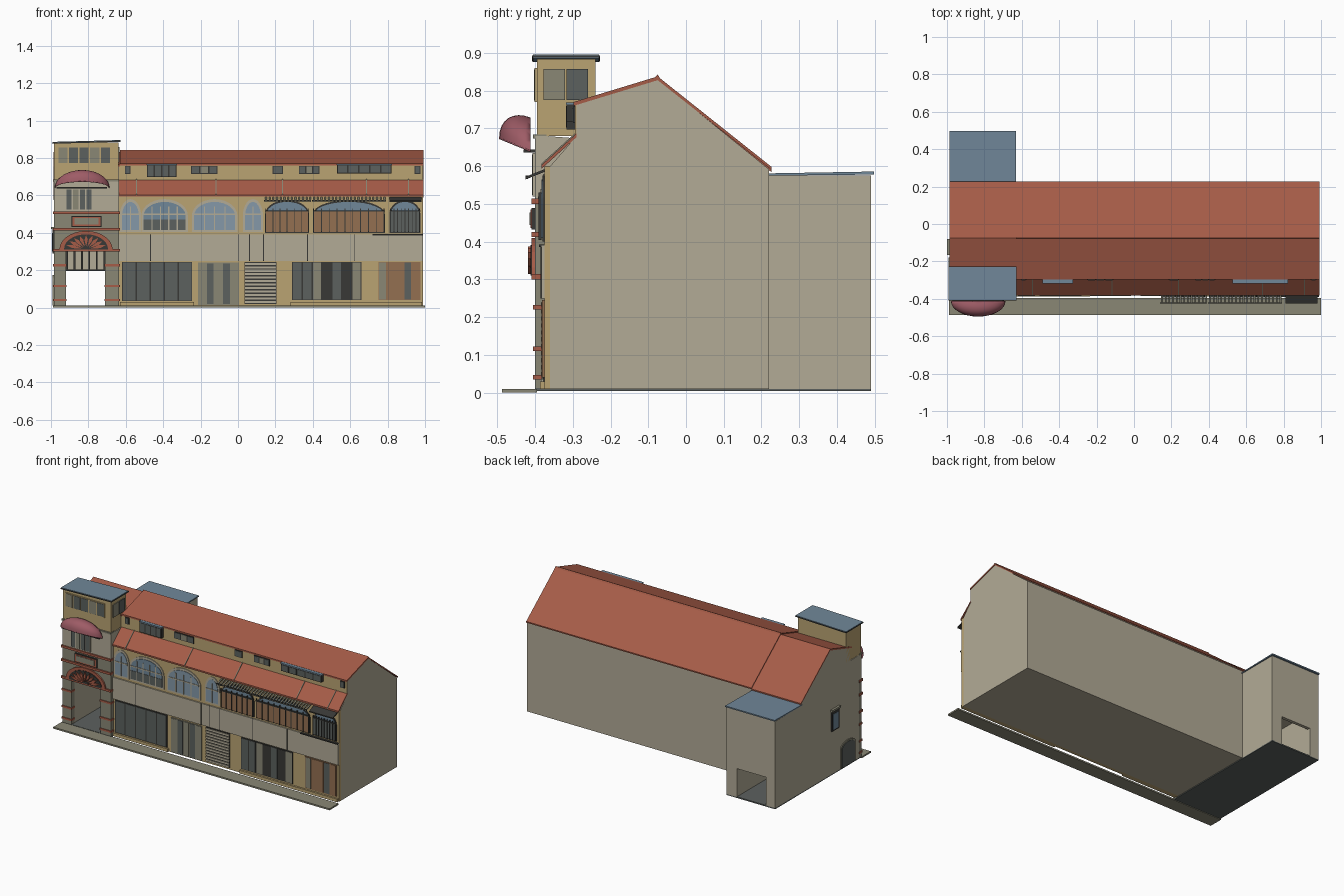
import bpy, bmesh, math
from mathutils import Vector

cube = bpy.data.objects.get("Cube")
if cube:
    bpy.data.objects.remove(cube, do_unlink=True)


def linear(c):
    return c / 12.92 if c <= 0.04 else ((c + 0.055) / 1.055) ** 2.4


# Flat colours
PALETTE = {
    "tan": (.73, .64, .45), "pale": (.70, .67, .59), "stone": (.54, .53, .46),
    "terracotta": (.65, .36, .28), "slate": (.44, .53, .60), "dark_glass": (.36, .38, .37),
    "charcoal": (.22, .22, .21), "wood": (.58, .44, .32), "awning_pink": (.62, .36, .40),
    "blue_glass": (.52, .60, .66),
}
MATS = {}
for label, rgb in PALETTE.items():
    mat = bpy.data.materials.new(label)
    mat.use_nodes = True
    colour = [linear(c) for c in rgb] + [1]
    mat.diffuse_color = colour
    for node in mat.node_tree.nodes:
        if node.type == "BSDF_PRINCIPLED":
            node.inputs["Base Color"].default_value = colour
            node.inputs["Roughness"].default_value = .8
    MATS[label] = mat


def finish(name, bm, labels):
    mesh = bpy.data.meshes.new(name)
    bm.to_mesh(mesh)
    bm.free()
    for label in labels:
        mesh.materials.append(MATS[label])
    obj = bpy.data.objects.new(name, mesh)
    bpy.context.collection.objects.link(obj)
    return obj


# A shape is an outline pushed along one axis
def prism(axis, outline, start, end, mat):
    return axis, outline, start, end, mat


def box(x0, x1, y0, y1, z0, z1, mat):
    return prism("y", [(x0, z0), (x1, z0), (x1, z1), (x0, z1)], y0, y1, mat)


def part(name, *shapes):
    bm, labels = bmesh.new(), []
    for axis, outline, start, end, mat in shapes:
        if mat not in labels:
            labels.append(mat)
        rings = []
        for d in (start, end):
            rings.append([bm.verts.new((d, a, b) if axis == "x" else (a, d, b)) for a, b in outline])
        faces = [bm.faces.new(rings[0]), bm.faces.new(rings[1][::-1])]
        for i in range(len(outline)):
            j = (i + 1) % len(outline)
            faces.append(bm.faces.new((rings[0][j], rings[0][i], rings[1][i], rings[1][j])))
        for face in faces:
            face.material_index = labels.index(mat)
    bmesh.ops.recalc_face_normals(bm, faces=bm.faces[:])
    return finish(name, bm, labels)


def arch(x0, x1, z0, spring, top, steps=14):
    mid, half = (x0 + x1) / 2, (x1 - x0) / 2
    curve = [math.pi * i / steps for i in range(steps + 1)]
    return [(x0, z0), (x1, z0)] + [(mid + half * math.cos(t), spring + (top - spring) * math.sin(t)) for t in curve]


# Framed window with a row of panes, facing the front
def window(name, x0, x1, z0, z1, y, panes, frame="charcoal", depth=.006):
    shapes = [box(x0, x1, y - depth, y, z0, z1, frame)]
    step, gap = (x1 - x0) / len(panes), .004
    for i, mat in enumerate(panes):
        a = x0 + i * step
        shapes.append(box(a + gap, a + step - gap, y - depth - .002, y - depth, z0 + gap, z1 - gap, mat))
    return part(name, *shapes)


# Main building
LEFT, SPLIT, RIGHT = -.985, -.635, .99
FRONT, UPPER, BACK = -.375, -.29, .22
gable = [(UPPER, .68), (UPPER, .765), (-.075, .83), (BACK, .592)]
part("main_block", prism("x", [(-.36, .01), (-.36, .6)] + gable + [(BACK, .01)], SPLIT, RIGHT, "pale"))
part("front_wall", box(SPLIT, RIGHT, FRONT, -.355, .01, .6, "tan"))
part("upper_wall", box(SPLIT, RIGHT, UPPER - .004, UPPER + .01, .67, .768, "tan"))
seams = [box(x, x + .004, FRONT - .01, FRONT, .25, .39, "charcoal") for x in (-.47, 0, .06, .135, .37, .62)]
part("fascia_band", box(SPLIT, RIGHT, FRONT - .008, FRONT, .25, .39, "pale"),
     box(.72, RIGHT, FRONT - .015, FRONT, .386, .393, "charcoal"), *seams)

# Roofs
roof = [(-.298, .77), (-.075, .838), (.227, .598), (.227, .59), (-.075, .828), (-.298, .76)]
part("main_roof", prism("x", roof, -.63, .992, "terracotta"))
part("left_roof", prism("x", [(y, z - .006) for y, z in roof], LEFT - .002, -.63, "terracotta"))
part("ridge_cap", prism("x", [(-.083, .834), (-.075, .843), (-.067, .83)], -.63, .992, "terracotta"))
lower = [(-.383, .603), (UPPER, .687), (UPPER, .677), (-.383, .593)]
bar = [(y, z + .004) for y, z in lower]
part("lower_roof", prism("x", lower, SPLIT, .992, "terracotta"),
     *[prism("x", bar, x, x + .005, "stone") for x in (-.545, -.12, .235, .685, .91)])

# Ground floor shop fronts
G, S, D, W, P, C = "dark_glass", "stone", "charcoal", "wood", "pale", "charcoal"
window("shop_window_left", -.62, -.245, .035, .245, FRONT, [G] * 5)
window("shop_doors", -.215, .005, .015, .24, FRONT, [S, G, S, G, S], S)
part("roller_shutter", box(.035, .205, FRONT - .004, FRONT, .02, .245, D),
     *[box(.035, .205, FRONT - .009, FRONT - .004, .025 + i * .0185, .036 + i * .0185, P) for i in range(12)])
window("shop_window_right", .29, .66, .04, .245, FRONT, [G, G, S, D, G, D, S])
window("wooden_doors", .75, .975, .04, .245, FRONT, [S, W, W, G, W], "wood")
part("shop_sills", *[box(a, b, FRONT - .012, FRONT, .01, .03, "tan") for a, b in ((-.63, -.235), (.28, .985))])


# First floor arched windows
def arched_window(name, x0, x1, glass, surround, mullions, rail):
    shapes = [prism("y", arch(x0 - .012, x1 + .012, .405, .49, .58), FRONT - .004, FRONT, surround),
              prism("y", arch(x0, x1, .415, .49, .565), FRONT - .007, FRONT - .004, glass)]
    for i in range(1, mullions):
        x = x0 + (x1 - x0) * i / mullions
        shapes.append(box(x - .003, x + .003, FRONT - .01, FRONT - .007, .415, .54, surround))
    shapes.append(box(x0, x1, FRONT - .01, FRONT - .007, .495, .502, surround))
    if rail:
        shapes.append(box(x0, x1, FRONT - .009, FRONT - .007, .415, .47, rail))
    part(name, *shapes)


arched_window("arched_window_small_left", -.62, -.53, "blue_glass", "pale", 2, None)
arched_window("arched_window_left", -.505, -.28, "slate", "pale", 5, G)
arched_window("arched_window_middle", -.235, -.015, "blue_glass", "pale", 4, None)
arched_window("arched_window_narrow", .038, .122, "blue_glass", "pale", 2, None)


def timber_window(name, x0, x1, filling, posts):
    shapes = [prism("y", arch(x0, x1, .4, .5, .575), FRONT - .005, FRONT, D),
              prism("y", arch(x0 + .008, x1 - .008, .41, .5, .565), FRONT - .008, FRONT - .005, "slate")]
    shapes.append(box(x0 + .005, x1 - .005, FRONT - .012, FRONT - .008, .405, .515, filling))
    for i in range(posts + 1):
        x = x0 + .004 + (x1 - x0 - .008) * i / posts
        shapes.append(box(x - .002, x + .002, FRONT - .016, FRONT - .008, .405, .53, D))
    shapes.append(box(x0, x1, FRONT - .017, FRONT - .008, .513, .52, D))
    part(name, *shapes)


timber_window("timber_window_left", .145, .38, W, 6)
timber_window("timber_window_long", .4, .785, W, 9)
timber_window("railed_window", .81, .975, G, 8)

# Slatted canopies
slope = [(-.425, .565), (FRONT, .585), (FRONT, .592), (-.425, .572)]
part("slatted_canopy", *[prism("x", slope, x, x + .009, S) for x in [.145 + i * .0198 for i in range(33)]],
     box(.14, .385, -.425, -.419, .566, .575, D), box(.395, .79, -.425, -.419, .566, .575, D))
part("right_canopy", prism("x", slope, .81, .98, D))

# Upper windows and the two projecting bays
for side, a, b in (("far_left", -.605, -.575), ("left", -.25, -.11), ("middle", .185, .24),
                   ("right", .325, .435), ("far_right", .945, .975)):
    window("upper_window_" + side, a, b, .715, .758, UPPER - .004, [G] if b - a < .1 else [G, S, G])
for side, a, b, low, count in (("left", -.487, -.33, .698, 4), ("right", .53, .82, .718, 5)):
    part("bay_" + side, box(a, b, -.313, UPPER, low, .763, D), box(a - .003, b + .003, -.318, UPPER, .763, .769, "slate"))
    window("bay_glazing_" + side, a, b, low, .763, -.313, [G] * count, D, .003)

# Left wing, raised over a through passage
left_gable = [(y, z - .006) for y, z in gable]
DOOR_L, DOOR_R, REAR = -.92, -.71, .49
part("left_wing", prism("x", [(-.37, .3), (-.37, .68)] + left_gable + [(BACK, .3)], LEFT, SPLIT, "pale"),
     box(LEFT, DOOR_L, -.37, REAR, .01, .3, "pale"), box(DOOR_R, SPLIT, -.37, REAR, .01, .3, "pale"))
part("rear_extension", box(LEFT, SPLIT, BACK, REAR, .3, .575, "pale"),
     box(DOOR_L, DOOR_R, REAR - .02, REAR, .195, .3, "pale"))
part("extension_roof", prism("x", [(.212, .575), (.498, .578), (.498, .586), (.212, .581)], LEFT - .002, -.63, "slate"))
part("passage_floor", box(LEFT, SPLIT, -.4, REAR, .004, .012, G))
part("passage_gate", *[box(x, x + .01, .1, .11, .2, .3, D) for x in [DOOR_L + .04 * i for i in range(6)]],
     box(DOOR_L, DOOR_R, .1, .11, .195, .205, D))
part("pavement", box(-.99, 1, -.487, -.395, 0, .01, "stone"))

# Entrance front
part("entrance_pillars", *[box(a, b, -.4, -.37, .01, .31, S) for a, b in ((LEFT, DOOR_L), (DOOR_R, SPLIT))])
bands = [box(a - .004, b + .004, -.405, -.37, z, z + .012, "terracotta")
         for a, b in ((LEFT, DOOR_L), (DOOR_R, SPLIT)) for z in (.035, .11, .22)]
part("entrance_bands", *bands)
part("entrance_wall", box(LEFT, SPLIT, -.4, -.37, .3, .51, S), box(LEFT, SPLIT, -.4, -.37, .51, .68, P))
part("entrance_cornices", *[box(LEFT - .005, SPLIT + .004, -.409, -.37, z, z + .014, "terracotta") for z in (.3, .412, .5)])
hub = Vector((-.812, .31))
fan = [prism("y", arch(-.955, -.67, .305, .31, .41), -.409, -.4, "terracotta"),
       prism("y", arch(-.93, -.695, .31, .312, .392), -.412, -.409, D)]
for i in range(1, 10):
    t = math.pi * i / 10
    ray = Vector((math.cos(t) * .11, math.sin(t) * .077))
    wide = Vector((-ray.y, ray.x)).normalized() * .009
    fan.append(prism("y", [tuple(hub + ray * .2), tuple(hub + ray * .7 - wide), tuple(hub + ray),
                           tuple(hub + ray * .7 + wide)], -.419, -.412, "terracotta"))
part("entrance_fan", *fan)
part("blank_plaque", box(-.89, -.73, -.409, -.4, .432, .49, D), box(-.885, -.735, -.412, -.409, .437, .485, "terracotta"),
     box(-.875, -.745, -.415, -.412, .444, .478, S))
window("entrance_window", -.92, -.78, .52, .635, -.4, [G, S, G, G], P)

# Top room with its sloping slab
part("top_room", box(LEFT, SPLIT - .003, -.395, -.24, .68, .884, "tan"),
     box(LEFT - .003, SPLIT, -.405, -.37, .674, .684, S))
part("top_room_roof", prism("y", [(-.992, .876), (-.628, .886), (-.628, .896), (-.992, .886)], -.405, -.23, "slate"),
     prism("y", [(-.993, .878), (-.627, .888), (-.627, .893), (-.993, .883)], -.408, -.228, D))
window("top_room_window", -.965, -.68, .77, .86, -.395, [S, G, G, S, G], "tan")
part("top_room_side_window", *[prism("x", [(a, .775), (b, .775), (b, .858), (a, .858)], SPLIT - .003, SPLIT + .002, m)
                               for a, b, m in ((-.378, -.32, S), (-.317, -.26, G))])

# Half-dome awning
bm = bmesh.new()
bmesh.ops.create_uvsphere(bm, u_segments=32, v_segments=16, radius=1)
for normal in ((0, 1, 0), (0, 0, -1)):
    bmesh.ops.bisect_plane(bm, geom=bm.verts[:] + bm.edges[:] + bm.faces[:], plane_co=(0, 0, 0),
                           plane_no=normal, clear_outer=True)
for v in bm.verts:
    x, y, z = v.co
    v.co = (-.833 + x * .146, -.412 + y * .083, .642 + z * .087 - y * .034)
awning = finish("dome_awning", bm, ["awning_pink"])
awning.modifiers.new("thickness", "SOLIDIFY").thickness = .004
bpy.context.view_layer.objects.active = awning
awning.select_set(True)
bpy.ops.object.shade_smooth_by_angle(angle=math.radians(40))
part("awning_bracket", box(-.97, -.7, -.43, -.4, .636, .644, D))

# Left side door and small boxed window
part("side_door", prism("x", arch(-.33, -.18, .012, .14, .175), LEFT - .006, LEFT, S),
     prism("x", arch(-.32, -.19, .012, .135, .165), LEFT - .008, LEFT - .006, G))
part("side_window", prism("x", [(-.16, .29), (-.085, .29), (-.085, .42), (-.16, .42)], LEFT - .008, LEFT, D),
     prism("x", [(-.15, .3), (-.095, .3), (-.095, .4), (-.15, .4)], LEFT - .01, LEFT - .008, "slate"),
     prism("x", [(-.165, .42), (-.08, .42), (-.08, .432), (-.165, .432)], -1, LEFT, S))
